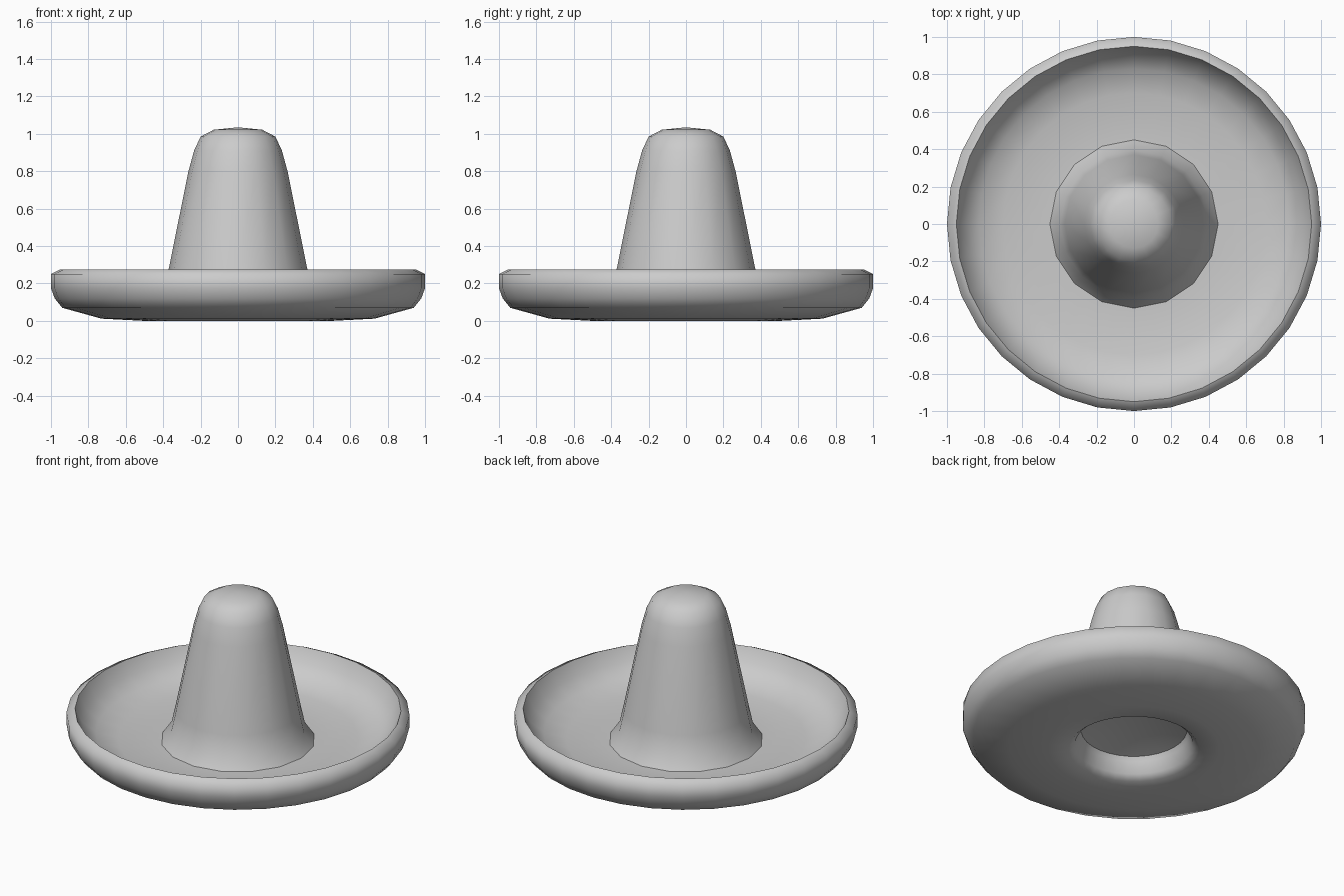
import bpy, bmesh, math
from mathutils import Matrix

if "Cube" in bpy.data.objects:
    bpy.data.objects.remove(bpy.data.objects["Cube"])


def lathe(name, profile, sides, sharp_angle):
    """Revolve an (r, z) profile around the z axis."""
    bm = bmesh.new()
    verts = [bm.verts.new((r, 0, z)) for r, z in profile]
    edges = [bm.edges.new(pair) for pair in zip(verts, verts[1:])]
    bmesh.ops.spin(bm, geom=verts + edges, cent=(0, 0, 0), axis=(0, 0, 1),
                   angle=math.tau, steps=sides, use_duplicate=False)
    bmesh.ops.remove_doubles(bm, verts=bm.verts, dist=0.0005)
    bmesh.ops.recalc_face_normals(bm, faces=bm.faces)
    mesh = bpy.data.meshes.new(name)
    bm.to_mesh(mesh)
    bm.free()
    obj = bpy.data.objects.new(name, mesh)
    bpy.context.collection.objects.link(obj)
    bpy.ops.object.select_all(action='DESELECT')
    obj.select_set(True)
    bpy.context.view_layer.objects.active = obj
    bpy.ops.object.shade_smooth_by_angle(angle=math.radians(sharp_angle))
    return obj


# Dished brim: floor, upturned lip, rounded underside and head cavity
lathe("brim", [
    (0.0, 0.085 + 0.23), (0.38, 0.085), (0.45, 0.084), (0.70, 0.09),
    (0.83, 0.125), (0.91, 0.19), (0.95, 0.275),
    (1.0, 0.25), (1.0, 0.175), (0.98, 0.12), (0.94, 0.07),
    (0.73, 0.012), (0.50, 0.0), (0.38, 0.0),
    (0.345, 0.03), (0.32, 0.10), (0.28, 0.20), (0.20, 0.26), (0.0, 0.28),
], 32, 65)

# Tall tapering crown with a small flared foot
lathe("crown", [
    (0.45, 0.084), (0.395, 0.165), (0.37, 0.28), (0.265, 0.80),
    (0.235, 0.91), (0.20, 0.985), (0.13, 1.022), (0.0, 1.035),
], 16, 65)
